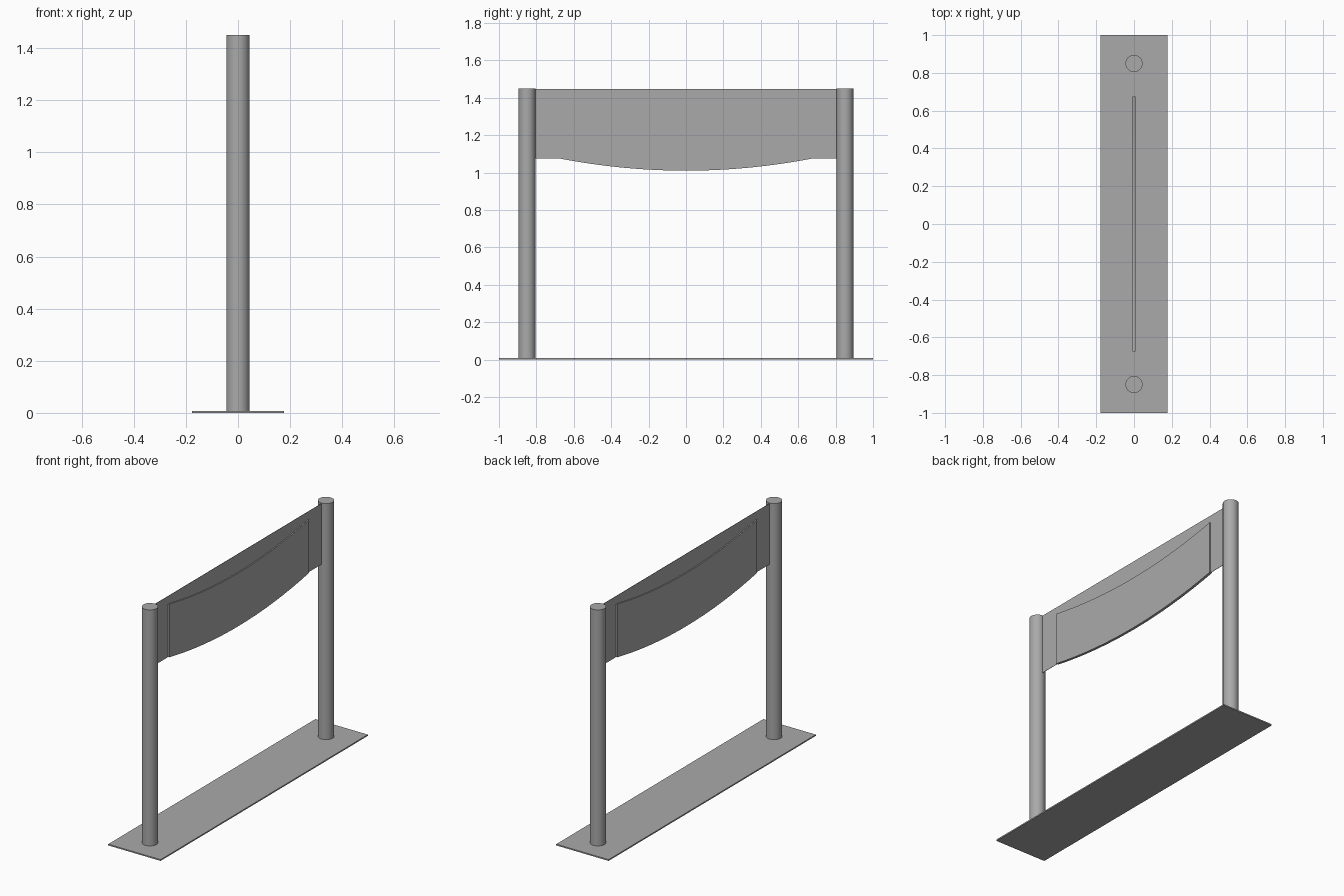
import bpy
import bmesh

cube = bpy.data.objects.get("Cube")
if cube:
    bpy.data.objects.remove(cube, do_unlink=True)

grey = bpy.data.materials.new("grey metal")
grey.use_nodes = True
COLOR = (0.4, 0.4, 0.4, 1)
grey.diffuse_color = COLOR
grey.node_tree.nodes["Principled BSDF"].inputs["Base Color"].default_value = COLOR

POLE_Y, POLE_R, TOP = 0.85, 0.045, 1.45
PANEL_Y, PANEL_BOTTOM, PANEL_TOP, SAG = 0.675, 1.075, 1.4, 0.065


def box(name, size, center):
    bpy.ops.mesh.primitive_cube_add(size=1, location=center)
    ob = bpy.context.object
    ob.name = name
    ob.scale = size
    bpy.ops.object.transform_apply(location=False, rotation=False, scale=True)
    ob.data.materials.append(grey)
    return ob


def pole(name, y):
    bpy.ops.mesh.primitive_cylinder_add(
        vertices=32, radius=POLE_R, depth=TOP - 0.005, location=(0, y, (TOP + 0.005) / 2))
    ob = bpy.context.object
    ob.name = name
    ob.data.materials.append(grey)
    bpy.ops.object.shade_smooth_by_angle()


def curved_panel(name, half_thickness, segments=16):
    """Band with parallel sagging top and bottom edges."""
    bm = bmesh.new()
    rings = []
    for i in range(segments + 1):
        t = 2 * i / segments - 1
        drop = SAG * (1 - t * t)
        rings.append([bm.verts.new((x, t * PANEL_Y, z - drop)) for x, z in (
            (-half_thickness, PANEL_BOTTOM), (half_thickness, PANEL_BOTTOM),
            (half_thickness, PANEL_TOP), (-half_thickness, PANEL_TOP))])
    for a, b in zip(rings, rings[1:]):
        for k in range(4):
            n = (k + 1) % 4
            bm.faces.new((a[k], a[n], b[n], b[k]))
    bm.faces.new(rings[0])
    bm.faces.new(rings[-1])
    bmesh.ops.recalc_face_normals(bm, faces=bm.faces)
    mesh = bpy.data.meshes.new(name)
    bm.to_mesh(mesh)
    bm.free()
    mesh.materials.append(grey)
    bpy.context.collection.objects.link(bpy.data.objects.new(name, mesh))


# Ground plate and the two uprights
box("base_plate", (0.354, 2, 0.008), (0, 0, 0.004))
pole("front_pole", -POLE_Y)
pole("back_pole", POLE_Y)

# Thin sheet between the poles, with the sagging board over both sides
SHEET_TOP = TOP - 0.003
box("banner_sheet", (0.002, 2 * (POLE_Y - POLE_R / 2), SHEET_TOP - PANEL_BOTTOM),
    (0, 0, (SHEET_TOP + PANEL_BOTTOM) / 2))
curved_panel("curved_board", 0.008)
